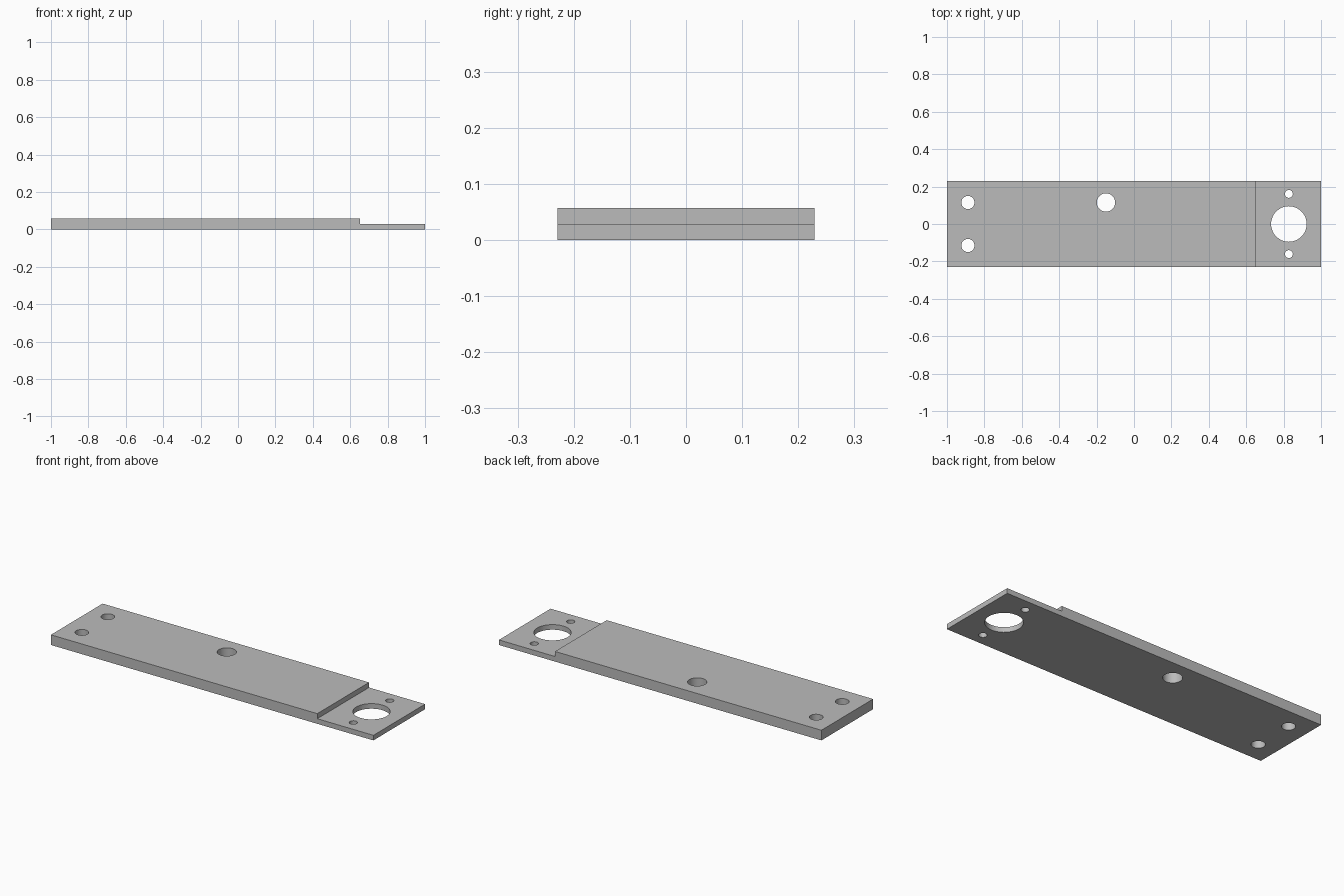
import bpy, bmesh, math

cube = bpy.data.objects.get("Cube")
if cube:
    bpy.data.objects.remove(cube, do_unlink=True)

HALF_WIDTH = 0.229
THICK, THIN = 0.057, 0.0285
STEP_X = 0.652

grey = bpy.data.materials.new("plain grey")
grey.use_nodes = True
colour = (0.5, 0.5, 0.5, 1)
grey.diffuse_color = colour
grey.node_tree.nodes["Principled BSDF"].inputs["Base Color"].default_value = colour


def make_object(name, bm):
    mesh = bpy.data.meshes.new(name)
    bmesh.ops.recalc_face_normals(bm, faces=bm.faces)
    bm.to_mesh(mesh)
    bm.free()
    obj = bpy.data.objects.new(name, mesh)
    bpy.context.collection.objects.link(obj)
    mesh.materials.append(grey)
    return obj


# Plate: stepped side profile extruded across the width
profile = [(-1, 0), (1, 0), (1, THIN), (STEP_X, THIN), (STEP_X, THICK), (-1, THICK)]
bm = bmesh.new()
face = bm.faces.new([bm.verts.new((x, -HALF_WIDTH, z)) for x, z in profile])
sweep = bmesh.ops.extrude_face_region(bm, geom=[face])
moved = [v for v in sweep["geom"] if isinstance(v, bmesh.types.BMVert)]
bmesh.ops.translate(bm, vec=(0, 2 * HALF_WIDTH, 0), verts=moved)
plate = make_object("stepped_mounting_plate", bm)

# Holes as (x, y, radius): end pair, middle hole, large bore and its screw pair
holes = [(-0.15, 0.115, 0.049), (0.828, 0, 0.095)]
for side in (-1, 1):
    holes += [(-0.888, side * 0.115, 0.035), (0.828, side * 0.161, 0.021)]

bm = bmesh.new()
for x, y, radius in holes:
    drill = bmesh.ops.create_cone(bm, cap_ends=True, segments=48,
                                  radius1=radius, radius2=radius, depth=0.3)
    bmesh.ops.translate(bm, vec=(x, y, 0), verts=drill["verts"])
cutter = make_object("hole_cutter", bm)
cutter.hide_render = True

# Cut the holes, then drop the cutter
cut = plate.modifiers.new("holes", "BOOLEAN")
cut.operation = "DIFFERENCE"
cut.solver = "EXACT"
cut.object = cutter
bpy.ops.object.select_all(action="DESELECT")
plate.select_set(True)
bpy.context.view_layer.objects.active = plate
bpy.ops.object.modifier_apply(modifier=cut.name)
bpy.data.objects.remove(cutter, do_unlink=True)
bpy.ops.object.shade_smooth_by_angle(angle=math.radians(30))
